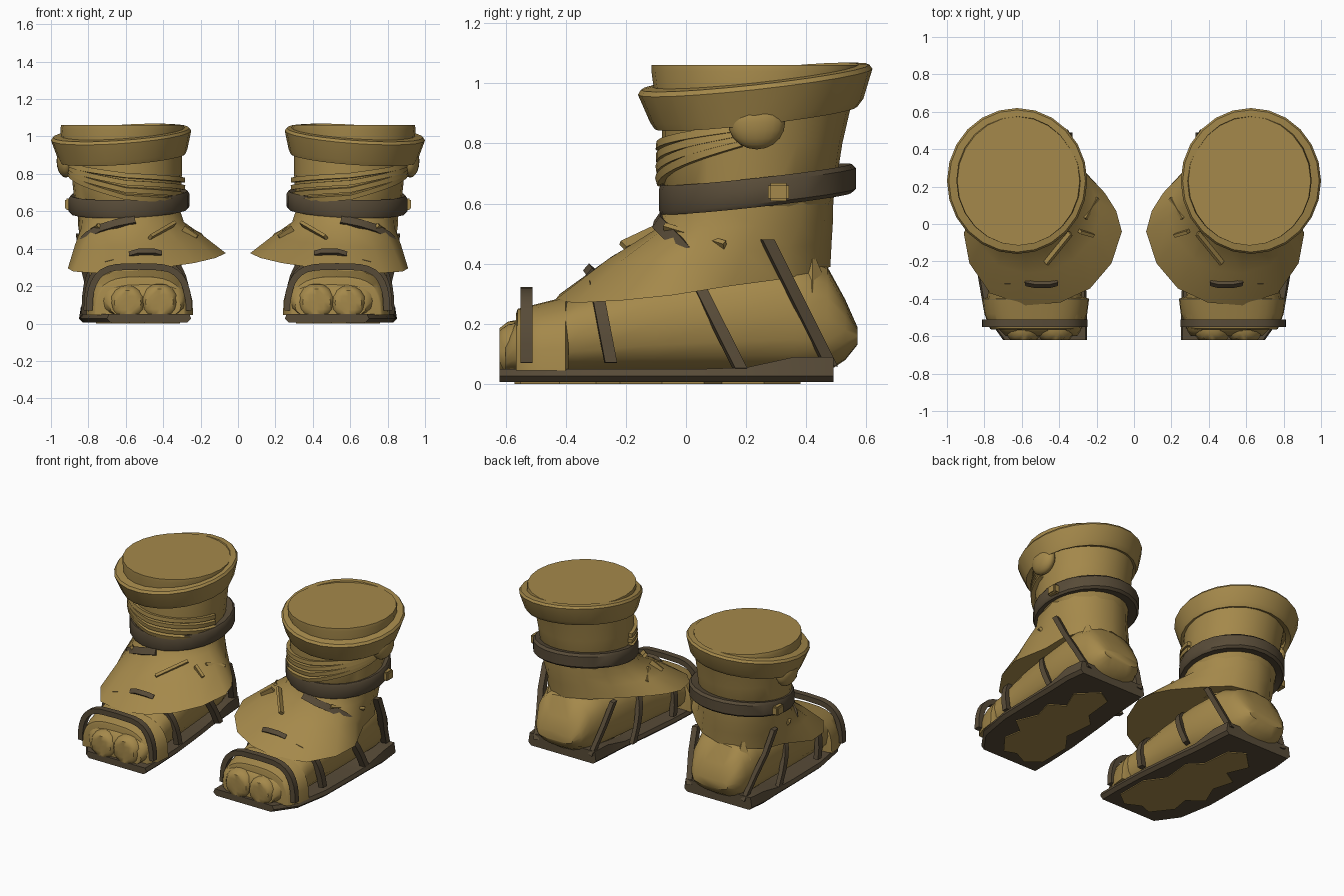
import bpy, bmesh, math
from mathutils import Vector

if "Cube" in bpy.data.objects:
    bpy.data.objects.remove(bpy.data.objects["Cube"])


def material(name, rgb):
    m = bpy.data.materials.new(name)
    m.diffuse_color = (*rgb, 1)
    m.use_nodes = True
    m.node_tree.nodes["Principled BSDF"].inputs["Base Color"].default_value = m.diffuse_color
    return m


TAN = material("tan_leather", (0.375, 0.25, 0.07))
DARK = material("dark_brown", (0.096, 0.07, 0.039))


def finish(name, bm, mat, smooth=35):
    """Make a boot part, with its copy for the other foot."""
    bmesh.ops.recalc_face_normals(bm, faces=bm.faces)
    me = bpy.data.meshes.new(name)
    bm.to_mesh(me)
    bm.free()
    me.materials.append(mat)
    ob = bpy.data.objects.new(name, me)
    bpy.context.collection.objects.link(ob)
    bpy.ops.object.select_all(action='DESELECT')
    bpy.context.view_layer.objects.active = ob
    ob.select_set(True)
    if smooth:
        bpy.ops.object.shade_smooth_by_angle(angle=math.radians(smooth))
    mod = ob.modifiers.new("other_foot", 'MIRROR')
    mod.use_mirror_merge = False
    return ob


def loft(name, rings, mat, smooth=35, closed=False):
    """Skin between rings of points; caps the ends unless closed."""
    bm = bmesh.new()
    vs = [[bm.verts.new(p) for p in r] for r in rings]
    n = len(vs[0])
    pairs = list(zip(vs, vs[1:])) + ([(vs[-1], vs[0])] if closed else [])
    for a, b in pairs:
        for i in range(n):
            j = (i + 1) % n
            bm.faces.new((a[i], a[j], b[j], b[i]))
    if not closed:
        bm.faces.new(vs[0][::-1])
        bm.faces.new(vs[-1])
    return finish(name, bm, mat, smooth)


def oval(x0, x1, y0, y1, z, tx=0, ty=0, n=24):
    """Horizontal oval ring, tilted by z slopes tx and ty."""
    cx, cy = (x0 + x1) / 2, (y0 + y1) / 2
    out = []
    for i in range(n):
        a = 2 * math.pi * i / n
        dx, dy = (x1 - x0) / 2 * math.cos(a), (y1 - y0) / 2 * math.sin(a)
        out.append((cx + dx, cy + dy, z + tx * dx + ty * dy))
    return out


def spow(v, e):
    return math.copysign(abs(v) ** e, v)


def strip(name, path, centre, w, t, mat, wide=None):
    """Box-section strap along a path; thickness points away from centre."""
    pts = [Vector(p) for p in path]
    c = Vector(centre)
    rings = []
    for i, p in enumerate(pts):
        d = (pts[min(i + 1, len(pts) - 1)] - pts[max(i - 1, 0)]).normalized()
        out = p - c
        out = (out - d * out.dot(d)).normalized()
        side = Vector(wide) if wide else d.cross(out)
        rings.append([p + side * (w / 2) * a + out * t / 2 * b
                      for a, b in ((-1, -1), (1, -1), (1, 1), (-1, 1))])
    return loft(name, rings, mat, 50)


def blob(name, loc, r, mat, seg=16, ymin=-9, zmax=9):
    """Ellipsoid, flattened at an optional front and top limit."""
    bm = bmesh.new()
    bmesh.ops.create_uvsphere(bm, u_segments=seg, v_segments=seg // 2, radius=1)
    for v in bm.verts:
        v.co = Vector(loc) + Vector(v.co[k] * r[k] for k in range(3))
        v.co.y, v.co.z = max(v.co.y, ymin), min(v.co.z, zmax)
    return finish(name, bm, mat, 50)


# Sole, with a raised lip under the heel
half = [(-0.62, 0.25, 0.70), (-0.48, 0.25, 0.80), (-0.25, 0.26, 0.84), (0.05, 0.29, 0.845),
        (0.20, 0.31, 0.845), (0.36, 0.32, 0.85), (0.49, 0.33, 0.835)]
rings = []
for y, x0, x1 in half:
    top = 0.05 + 0.04 * min(1, max(0, (y - 0.18) / 0.17))
    low = 0.006
    rings.append([(x0 + .02, y, low), (x1 - .02, y, low), (x1, y, low + .02),
                  (x1 - .01, y, top), (x0 + .01, y, top), (x0, y, low + .02)])
loft("sole", rings, DARK)

# Worn patch under the sole
bm = bmesh.new()
patch = [(.31, -.50), (.40, -.57), (.50, -.52), (.58, -.55), (.68, -.42), (.66, -.30), (.76, -.22),
         (.70, -.08), (.74, .06), (.64, .12), (.70, .26), (.58, .38), (.48, .32), (.46, .12),
         (.38, .04), (.40, -.16), (.31, -.28)]
face = bm.faces.new([bm.verts.new((x, y, 0.0)) for x, y in patch])
ext = bmesh.ops.extrude_face_region(bm, geom=[face])
for v in ext["geom"]:
    if isinstance(v, bmesh.types.BMVert):
        v.co.z = 0.008
finish("sole_patch", bm, TAN, 0)

# Foot: rounded-box sections from toe to heel (y, centre x, half width, bottom, top)
secs = [(-.60, .495, .19, .03, .155), (-.57, .50, .215, .03, .205), (-.50, .52, .25, .03, .25),
        (-.40, .53, .255, .03, .28), (-.36, .53, .25, .03, .30), (-.10, .545, .25, .03, .37),
        (.15, .555, .245, .03, .41), (.36, .57, .23, .03, .43), (.47, .58, .20, .04, .39),
        (.53, .58, .17, .08, .28), (.57, .58, .13, .13, .19)]
foot = []
for y, cx, hw, z0, z1 in secs:
    ring = []
    for i in range(20):
        a = 2 * math.pi * i / 20
        ring.append((cx + hw * spow(math.cos(a), .75), y,
                     (z0 + z1) / 2 + (z1 - z0) / 2 * spow(math.sin(a), .75)))
    foot.append(ring)
loft("foot", foot, TAN, 40)

# Toes, and the cloth fold behind them
blob("big_toe", (.42, -.55, .115), (.105, .11, .10), TAN, 16, -.62)
blob("small_toes", (.59, -.55, .11), (.10, .11, .095), TAN, 16, -.62)
rings = []
for y, hw, h in ((-.565, .235, .19), (-.56, .245, .205), (-.48, .275, .225), (-.40, .285, .245), (-.39, .26, .235)):
    rings.append([(.525 + hw * spow(math.cos(a), .7), y, .045 + h * abs(math.sin(a)) ** .7)
                  for a in [math.pi * i / 16 for i in range(17)]])
loft("toe_wrap", rings, TAN, 50)

# Straps arching over the foot (centre x, half width, top y, z, bottom y, z)
for name, cx, hw, yt, zt, yb, zb in (("toe_strap", .53, .265, -.53, .305, -.53, .07),
                                     ("front_strap", .54, .268, -.30, .33, -.25, .07),
                                     ("middle_strap", .545, .275, .02, .37, .18, .05)):
    path = []
    for i in range(17):
        a = math.pi * i / 16
        s = math.sin(a) ** .8 if 0 < i < 16 else 0
        path.append((cx + hw * spow(math.cos(a), .5), yb + (yt - yb) * s, zb + (zt - zb) * s))
    strip(name, path, (cx, (yt + yb) / 2, zb), .04, .035, DARK, (0, 1, 0))
strip("heel_strap_outer", [(.85, .27, .48), (.835, .34, .34), (.80, .41, .20), (.77, .48, .06)],
      (.5, .3, .25), .04, .035, DARK, (0, 1, 0))
strip("heel_strap_inner", [(.31, .33, .38), (.33, .40, .24), (.37, .48, .06)],
      (.7, .3, .25), .04, .035, DARK, (0, 1, 0))

# Ankle shaft
loft("shaft", [oval(.36, .77, -.02, .43, .38), oval(.34, .82, -.04, .46, .56),
               oval(.31, .87, -.07, .49, .61), oval(.30, .89, -.08, .52, .80),
               oval(.30, .90, -.08, .55, .93)], TAN)

# Pointed heel tab on the outer back of the shaft
bm = bmesh.new()
bmesh.ops.create_cone(bm, segments=4, radius1=.06, radius2=0.0, depth=.14, cap_ends=True)
for v in bm.verts:
    v.co += Vector((.72, .42, .375))
finish("heel_tab", bm, TAN, 0)

# Flared flap over the instep
edge = [(.83, .15), (.81, .30), (.73, .42), (.58, .48), (.42, .43), (.29, .31), (.155, .165), (.095, .07),
        (.065, -.04), (.12, -.21), (.235, -.345), (.395, -.42), (.58, -.435), (.77, -.37), (.88, -.21),
        (.91, -.05)]
flap = [[], [], [], []]
for x, y in edge:
    a = math.atan2((y - .12) / .30, (x - .59) / .30)
    tx, ty = .585 + .275 * math.cos(a), .21 + .28 * math.sin(a)
    z = .387 - .095 * x + .12 * y
    flap[0].append((tx, ty, .61))
    for k, f, g in ((1, .10, .30), (2, .53, .60), (3, 1, 1)):
        flap[k].append((tx + (x - tx) * f, ty + (y - ty) * f, .61 + (z - .61) * g))
loft("instep_flap", flap, TAN, 50)

# Details on the flap: slit, curved strap and lace ends
strip("flap_slit", [(.41, -.315, .372), (.45, -.325, .383), (.53, -.325, .383), (.58, -.315, .368)],
      (.5, 0, .1), .03, .02, DARK)
strip("flap_strap", [(.55, -.08, .55), (.65, -.085, .53), (.73, -.06, .505), (.80, -.02, .465), (.84, .02, .42)],
      (.57, .2, .35), .045, .035, DARK)
for i, (p, q) in enumerate((((.34, -.05, .535), (.47, -.21, .46)), ((.74, -.07, .52), (.85, .13, .46)),
                            ((.265, .03, .50), (.20, .14, .465)), ((.29, -.04, .51), (.22, -.06, .46)))):
    strip("lace_end_%d" % (i + 1), [p, q], (.59, .15, .2), .018, .03, TAN)

# Ropes wound round the front of the shaft, rising steeply on the outside
for k in range(4):
    path = []
    for i in range(21):
        u = i / 20
        a = math.radians(188 + 166 * u)
        z = .652 + .038 * k + .05 * u + (.10 - .022 * k) * max(0, 2 * u - 1)
        path.append((.595 + .30 * math.cos(a), .215 + .30 * math.sin(a), z))
    strip("rope_%d" % (k + 1), path, (.595, .215, .76), .026, .03, TAN)


def band(name, rows, mat):
    """Closed ring-shaped part from (x0, x1, y0, y1, z) rows."""
    return loft(name, [oval(*r, tx, ty) for r, tx, ty in rows], mat, 40, closed=True)


# Ankle belt and its knob
tilt = (-.04, .11)
band("ankle_belt", [((.27, .895, -.085, .55, .60), *tilt), ((.26, .905, -.09, .565, .613), *tilt),
                    ((.26, .905, -.09, .565, .682), *tilt), ((.27, .895, -.085, .55, .697), *tilt),
                    ((.32, .86, -.04, .50, .69), *tilt), ((.32, .86, -.04, .50, .61), *tilt)], DARK)
bm = bmesh.new()
bmesh.ops.create_cube(bm, size=1)
for v in bm.verts:
    v.co = Vector((.895 + v.co.x * .06, .308 + v.co.y * .07, .638 + v.co.z * .06))
bmesh.ops.bevel(bm, geom=bm.edges[:], offset=.008, segments=2, affect='EDGES')
finish("belt_knob", bm, TAN, 60)

# Round toggle tucked under the cuff
blob("toggle", (.92, .235, .87), (.05, .095, .09), TAN, 20, zmax=.91)

# Tilted cuff with a sloping rim, closed by the lining
ct = (-.07, .11)
cuff = [((.28, .955, -.105, .57, .885), *ct), ((.27, .965, -.12, .59, .91), *ct),
        ((.25, 1.0, -.16, .62, 1.005), *ct), ((.26, .99, -.15, .61, 1.02), *ct),
        ((.30, .94, -.11, .575, 1.025), *ct), ((.31, .93, -.05, .53, .90), *ct)]
band("cuff", cuff, TAN)
loft("top_lining", [oval(.31, .94, -.10, .56, .93), oval(.285, .95, -.115, .58, 1.04),
                    oval(.29, .945, -.115, .575, 1.06)], TAN)
